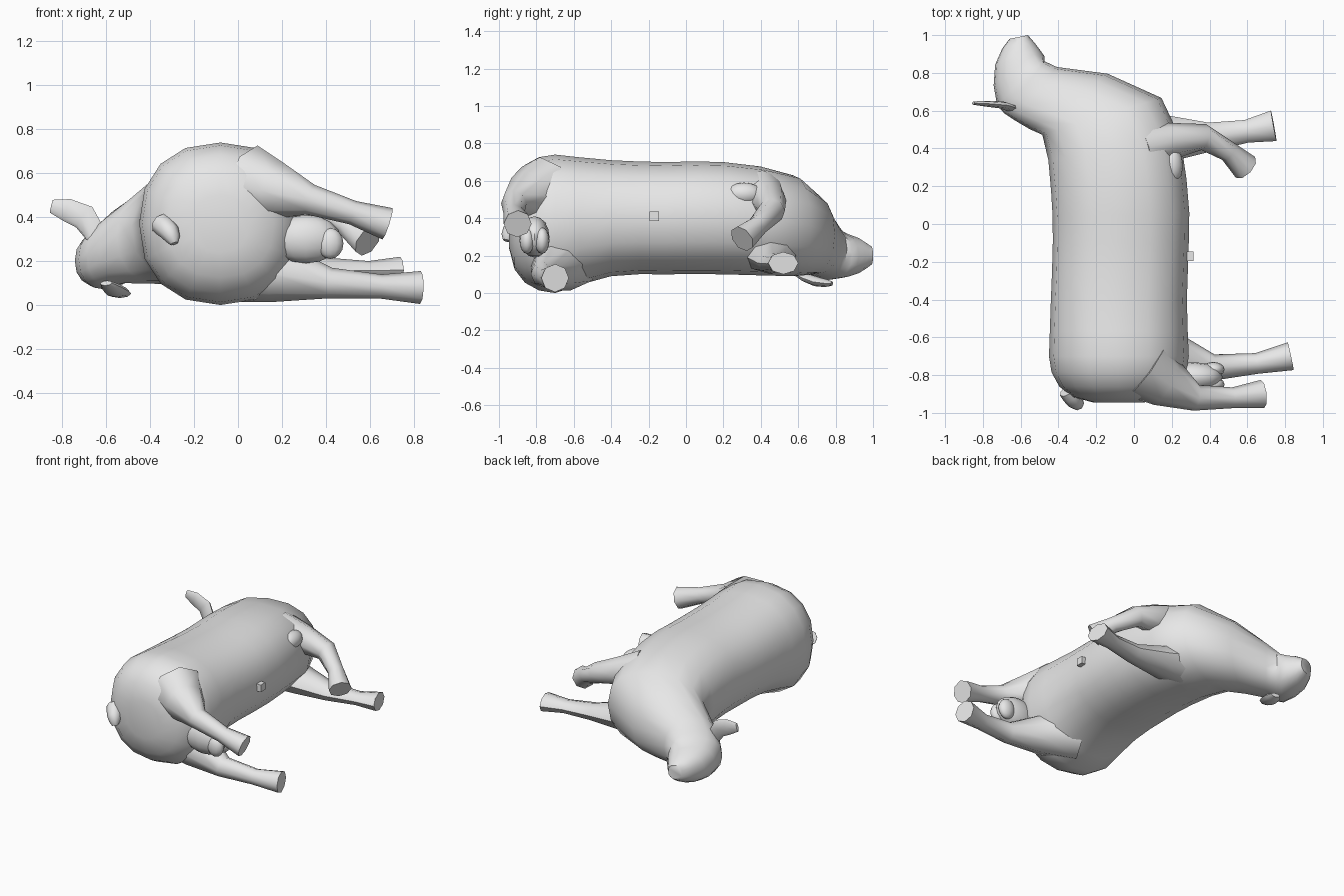
import bpy, bmesh, math
from mathutils import Vector, Matrix

cube = bpy.data.objects.get("Cube")
if cube:
    bpy.data.objects.remove(cube)

grey = bpy.data.materials.new("plain_grey")
grey.use_nodes = True
grey.diffuse_color = (.8, .8, .8, 1)
shader = grey.node_tree.nodes["Principled BSDF"]
shader.inputs["Base Color"].default_value = grey.diffuse_color


def finish(name, bm):
    """Turn a bmesh into a grey, softly shaded object."""
    bmesh.ops.recalc_face_normals(bm, faces=bm.faces)
    mesh = bpy.data.meshes.new(name)
    bm.to_mesh(mesh)
    bm.free()
    mesh.materials.append(grey)
    obj = bpy.data.objects.new(name, mesh)
    bpy.context.collection.objects.link(obj)
    bpy.ops.object.select_all(action='DESELECT')
    obj.select_set(True)
    bpy.context.view_layer.objects.active = obj
    bpy.ops.object.shade_smooth_by_angle(angle=math.radians(50))


def loft(name, rings):
    """Skin a list of equal rings and cap both ends."""
    bm = bmesh.new()
    loops = [[bm.verts.new(point) for point in ring] for ring in rings]
    for near, far in zip(loops, loops[1:]):
        for i in range(len(near)):
            bm.faces.new((near[i - 1], near[i], far[i], far[i - 1]))
    bm.faces.new(loops[0])
    bm.faces.new(loops[-1])
    finish(name, bm)


def with_midpoints(keys):
    """Add a smooth in-between step after every key."""
    keys = [Vector(key) for key in keys]
    padded = [keys[0]] + keys + [keys[-1]]
    result = []
    for before, start, end, after in zip(padded, padded[1:], padded[2:], padded[3:]):
        result += [start, ((start + end) * 9 - before - after) / 16]
    return result + [keys[-1]]


def circle(sides):
    for i in range(sides):
        angle = math.tau * i / sides
        yield math.cos(angle), math.sin(angle)


def tube(name, keys, radii, squash):
    """Round shape along a smooth path, with flat ends."""
    path = with_midpoints(keys)
    flatten = Matrix.Diagonal(squash)
    rings = []
    for k, (centre, radius) in enumerate(zip(path, radii)):
        tangent = path[min(k + 1, len(path) - 1)] - path[max(k - 1, 0)]
        turn = tangent.to_track_quat('Z', 'Y')
        rings.append([centre + flatten @ (turn @ Vector((c, s, 0))) * radius
                      for c, s in circle(8)])
    loft(name, rings)


def leg(name, hip_radius, *joints, squash=(1, 1, 1)):
    """Thick at the hip, thin at the shin, wider at the hoof."""
    tube(name, joints, (hip_radius, hip_radius * .75, .07, .055, .075), squash)


def ear(name, squash, *joints):
    """Flat leaf that swells in the middle."""
    tube(name, joints, [.06 * math.sin(math.pi * (k + 1) / 6) for k in range(5)], squash)


def ball(name, centre, size):
    bm = bmesh.new()
    bmesh.ops.create_uvsphere(bm, u_segments=12, v_segments=8, radius=1)
    bmesh.ops.scale(bm, verts=bm.verts, vec=size)
    bmesh.ops.translate(bm, verts=bm.verts, vec=centre)
    finish(name, bm)


def section(x, y, z, swing, width, height):
    """Slightly squared ring, swung around the vertical."""
    across = Vector((math.cos(swing), math.sin(swing), 0)) * width
    ring = []
    for c, s in circle(16):
        u, v = (math.copysign(abs(w) ** .88, w) for w in (c, s))
        ring.append(Vector((x, y, z + height * v)) + across * u)
    return ring


# Rump closes as a blunt dome; the barrel then bends into neck and head
hip = Vector((-.08, -.7, .37, 0, .37, .37))
rump = []
for step in range(4):
    angle = math.radians(80 - 20 * step)
    size = math.cos(angle) ** .6
    rump.append(section(hip.x, hip.y - math.sin(angle) / 4, hip.z, 0,
                        hip[4] * size, hip[5] * size))
body_keys = [
    hip,
    (-.08, -.4, .4, 0, .36, .31),
    (-.07, -.1, .4, 0, .36, .3),
    (-.08, .2, .4, .1, .36, .3),
    (-.17, .57, .36, .3, .33, .27),
    (-.52, .69, .27, .9, .18, .17),
    (-.6, .76, .21, .8, .18, .14),
    (-.63, .9, .2, .5, .12, .1),
    (-.61, .99, .2, .2, .05, .05),
]
loft("body_and_head", rump + [section(*key) for key in with_midpoints(body_keys)])

# Legs reach out from the belly side
leg("upper_hind_leg", .18, (.06, -.76, .55), (.33, -.92, .48), (.68, -.9, .37))
leg("lower_hind_leg", .18, (0, -.63, .19), (.42, -.76, .1), (.83, -.7, .08))
leg("upper_front_leg", .13, (.05, .4, .53), (.37, .46, .44), (.59, .3, .29))
leg("lower_front_leg", .15, (0, .45, .22), (.4, .46, .16), (.74, .52, .16),
    squash=(1, 1.1, .8))
ball("elbow", (.2, .31, .53), (.06, .1, .06))

# Udder and teats
ball("udder", (.31, -.81, .3), (.16, .08, .11))
for side in (-1, 1):
    ball("teat", (.42, -.81 + side * .04, .28), (.06, .04, .07))

# One ear raised, one folded forward under the head
ear("upper_ear", (1, .3, 1), (-.63, .6, .27), (-.7, .63, .4), (-.85, .64, .45))
ear("lower_ear", (1, 1, .4), (-.6, .6, .1), (-.55, .7, .06), (-.53, .78, .05))

# Docked tail, tapering to a blunt tip
tube("tail", [(-.35, -.88, .37), (-.31, -.94, .33), (-.29, -.96, .28)],
     (.05, .05, .045, .035, .02), (1, 1, 1))

# Belly knob
knob = bmesh.new()
bmesh.ops.create_cube(knob, size=.05, matrix=Matrix.Translation((.29, -.17, .41)))
finish("belly_knob", knob)
